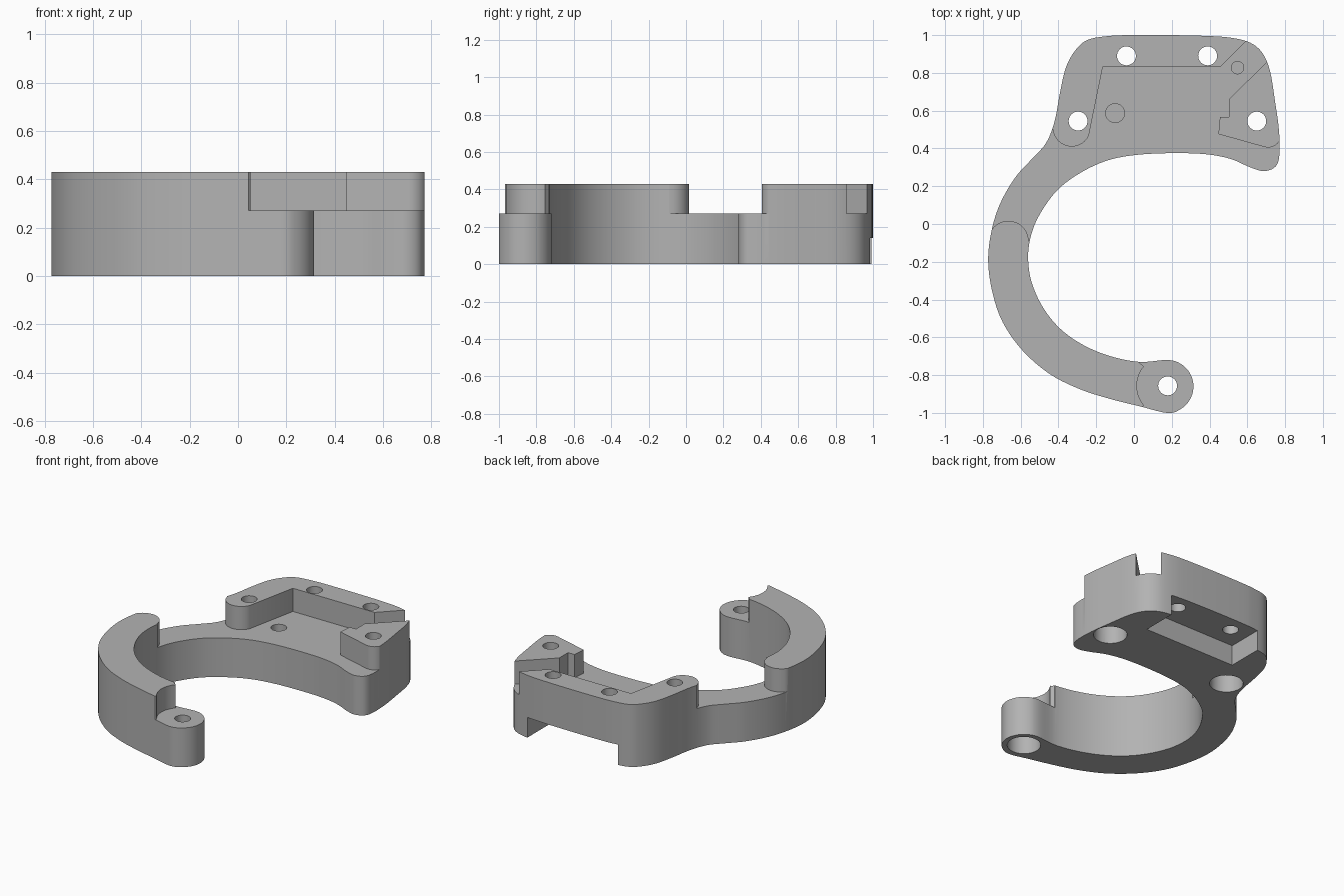
import bpy
import bmesh
from math import cos, sin, radians
from mathutils import Vector

HEIGHT, LEDGE, POCKET = 0.43, 0.27, 0.14

cube = bpy.data.objects.get("Cube")
if cube:
    bpy.data.objects.remove(cube, do_unlink=True)


def arc(cx, cy, radius, start, end, steps):
    """Points along a circular arc, angles in degrees."""
    angles = [radians(start + (end - start) * i / steps) for i in range(steps + 1)]
    return [(cx + radius * cos(a), cy + radius * sin(a)) for a in angles]


def smooth_loop(points, steps=5):
    """Closed Catmull-Rom curve through the points."""
    pts = [Vector(p) for p in points]
    count, result = len(pts), []
    for i in range(count):
        a, b, c, d = (pts[(i + k - 1) % count] for k in range(4))
        for s in range(steps):
            t = s / steps
            result.append(0.5 * (2 * b + (c - a) * t + (2 * a - 5 * b + 4 * c - d) * t ** 2
                                 + (3 * b - a - 3 * c + d) * t ** 3))
    return result


def prism(name, points, bottom, top):
    """Solid made by extruding a flat profile upward."""
    bm = bmesh.new()
    face = bm.faces.new([bm.verts.new((p[0], p[1], bottom)) for p in points])
    grown = bmesh.ops.extrude_face_region(bm, geom=[face])["geom"]
    moved = [v for v in grown if isinstance(v, bmesh.types.BMVert)]
    bmesh.ops.translate(bm, verts=moved, vec=(0, 0, top - bottom))
    bmesh.ops.recalc_face_normals(bm, faces=bm.faces)
    mesh = bpy.data.meshes.new(name)
    bm.to_mesh(mesh)
    bm.free()
    obj = bpy.data.objects.new(name, mesh)
    bpy.context.collection.objects.link(obj)
    return obj


def cut(target, points, bottom, top):
    """Subtract an extruded profile from the target."""
    cutter = prism("cutter", points, bottom, top)
    cutter.hide_render = True
    mod = target.modifiers.new("cut", "BOOLEAN")
    mod.operation, mod.solver, mod.object = "DIFFERENCE", "EXACT", cutter
    bpy.context.view_layer.objects.active = target
    bpy.ops.object.modifier_apply(modifier=mod.name)
    bpy.data.objects.remove(cutter, do_unlink=True)


def drill(target, x, y, radius, bottom, top):
    cut(target, arc(x, y, radius, 0, 348.75, 31), bottom, top)


# Plan outline: mounting plate, curved arm and round end lug
plate_edge = [
    (-.02, 1), (.19, 1), (.4, .995), (.52, .985), (.615, .96), (.68, .905), (.72, .81),
    (.745, .66), (.767, .5), (.77, .37), (.75, .305), (.69, .28), (.615, .3), (.51, .345),
    (.375, .37), (.19, .375), (.005, .365)]
arm_inside = [
    (-.145, .335), (-.285, .27), (-.41, .175), (-.505, .04), (-.55, -.08), (-.56, -.195),
    (-.54, -.315), (-.48, -.445), (-.39, -.555), (-.27, -.64), (-.125, -.7), (.03, -.73)]
lug = arc(.175, -.86, .14, 90, -90, 6)
arm_outside = [
    (.03, -.965), (-.13, -.925), (-.285, -.875), (-.445, -.795), (-.59, -.67), (-.695, -.52),
    (-.75, -.36), (-.772, -.195), (-.755, -.04), (-.71, .105), (-.63, .245), (-.54, .345)]
plate_side = [
    (-.465, .43), (-.42, .545), (-.39, .705), (-.36, .83), (-.31, .92), (-.245, .975),
    (-.135, .995)]
bracket = prism("curved_bracket",
                smooth_loop(plate_edge + arm_inside + lug + arm_outside + plate_side),
                0, HEIGHT)

# Lowered seat with its diagonal channel, between the raised blocks and the raised arm
seat = [(-.165, .833), (.458, .833), (.75, 1.125), (.95, 1.1), (.503, .661), (.503, .566),
        (.455, .566), (.447, .476)]
seat += arc(.71, .475, .07, 255, 355, 8) + [(.9, .47), (.9, 0), (-.4, 0), (-.4, -.09)]
seat += arc(-.665, -.09, .107, 0, 180, 16) + [(-.9, -.09), (-.9, .5)]
seat += arc(-.33, .51, .1, 185, 335, 14)
cut(bracket, seat, LEDGE, 1)

# Lowered top of the end lug, with a round shoulder
shoulder = [(.4, -.6), (.02, -.6), (.03, -.735), (.041, -.745)]
shoulder += arc(.175, -.857, .16, 140, 220, 10) + [(.041, -.972), (.03, -1.1), (.4, -1.1)]
cut(bracket, shoulder, LEDGE, 1)

# Pocket under the back edge
cut(bracket, [(-.175, .745), (.52, .745), (.52, 1.1), (-.175, 1.1)], -.1, POCKET)

# Bolt holes, wide at the bottom where the heads sit
for x, y in [(-.296, .545), (.65, .545), (.178, -.857)]:
    drill(bracket, x, y, .05, -.1, 1)
    drill(bracket, x, y, .105, -.1, POCKET)
for x in (-.04, .39):
    drill(bracket, x, .89, .05, -.1, 1)

# Blind holes in the seat
drill(bracket, -.1, .587, .05, .12, 1)
drill(bracket, .548, .828, .033, .18, 1)

# Single grey finish
grey = bpy.data.materials.new("plain_grey")
grey.use_nodes = True
colour = (.45, .45, .45, 1)
grey.diffuse_color = colour
grey.node_tree.nodes["Principled BSDF"].inputs["Base Color"].default_value = colour
bracket.data.materials.clear()
bracket.data.materials.append(grey)

bpy.ops.object.select_all(action="DESELECT")
bracket.select_set(True)
bpy.context.view_layer.objects.active = bracket
bpy.ops.object.shade_smooth_by_angle(angle=radians(30))
